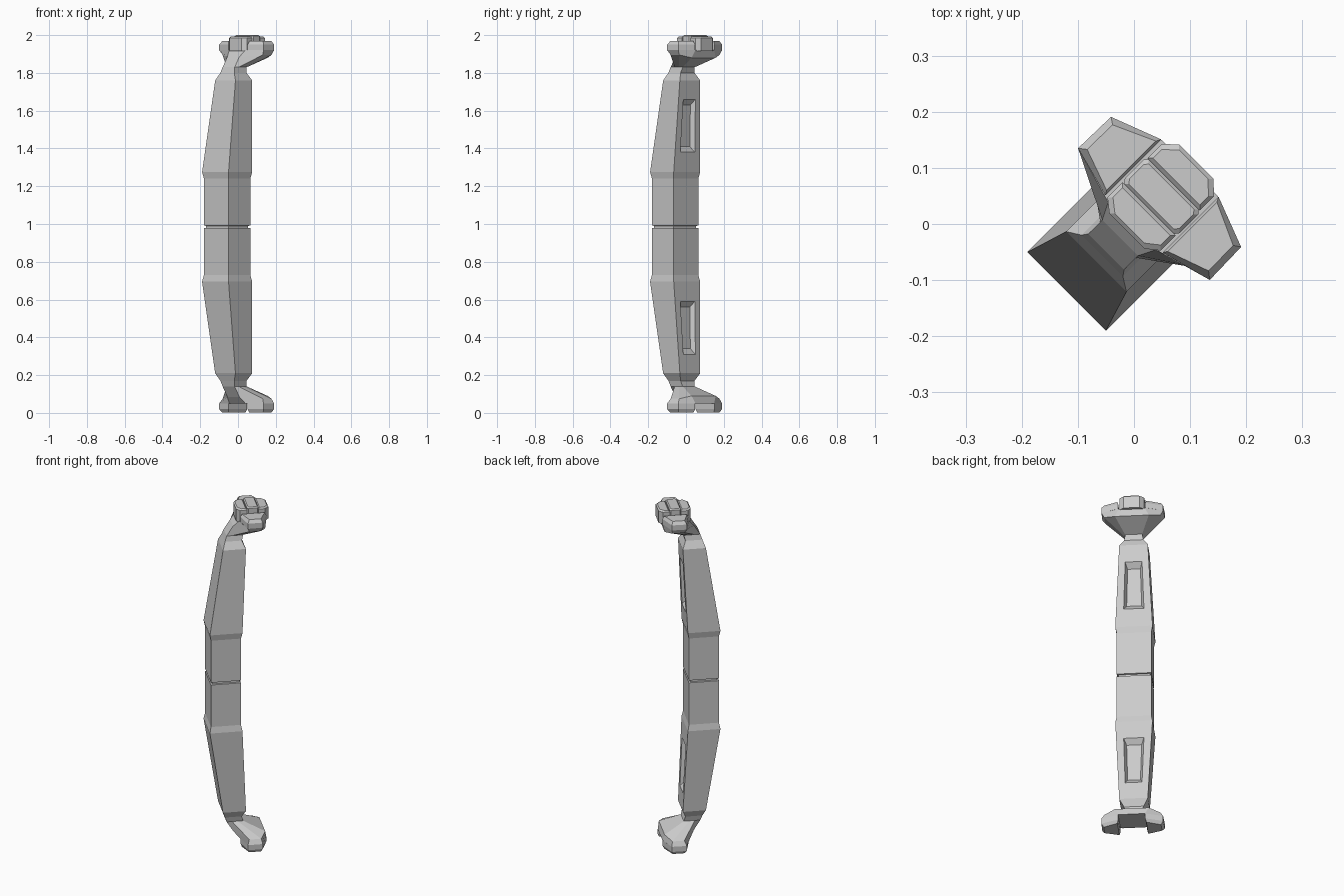
import bpy, bmesh, math

if "Cube" in bpy.data.objects:
    bpy.data.objects.remove(bpy.data.objects["Cube"])

R = math.sqrt(0.5)
MID = 0.985  # height of the split between the two mirrored halves


def loft(bm, rings, cap_start=True, cap_end=True):
    """Skin rings of (u, v, z) points; u is the depth axis, v the width axis."""
    vs = [[bm.verts.new(p) for p in r] for r in rings]
    n = len(rings[0])
    for a, b in zip(vs, vs[1:]):
        for i in range(n):
            j = (i + 1) % n
            bm.faces.new((a[i], a[j], b[j], b[i]))
    if cap_start:
        bm.faces.new(vs[0])
    if cap_end:
        bm.faces.new(vs[-1])


def finish(bm, name, flip=False):
    """Turn depth/width axes onto the diagonal, optionally flip, make object."""
    bmesh.ops.remove_doubles(bm, verts=bm.verts, dist=1e-5)
    for v in bm.verts:
        u, w, z = v.co
        v.co = ((u - w) * R, (u + w) * R, 2 * MID - z if flip else z)
    bmesh.ops.recalc_face_normals(bm, faces=bm.faces)
    me = bpy.data.meshes.new(name)
    bm.to_mesh(me)
    bm.free()
    ob = bpy.data.objects.new(name, me)
    bpy.context.collection.objects.link(ob)
    return ob


def rect(z, ub, uf, w):
    return [(ub, -w, z), (uf, -w, z), (uf, w, z), (ub, w, z)]


def sym(half):
    """Complete a ring from its +v half."""
    return half + [(u, -v, z) for u, v, z in reversed(half)]


def limb(name, flip):
    bm = bmesh.new()
    low, high = rect(1.275, -.17, .007, .099), rect(1.76, -.095, .03, .076)
    loft(bm, [rect(MID, -.155, -.008, .084), rect(MID + .005, -.155, -.008, .084),
              rect(MID + .007, -.163, 0, .092), rect(1.24, -.163, 0, .092), low, high,
              rect(1.80, -.08, .012, .052)])
    # recessed slot in the inner face
    bm.faces.ensure_lookup_table()
    face = next(f for f in bm.faces
                if all(v.co.x > 0 and 1.27 < v.co.z < 1.77 for v in f.verts))
    bmesh.ops.delete(bm, geom=[face], context='FACES_ONLY')

    def slot(z0, z1, w0, w1, depth):
        u = lambda z: .007 + (z - 1.275) / .485 * .023 - depth
        return [(u(z0), -w0, z0), (u(z0), w0, z0), (u(z1), w1, z1), (u(z1), -w1, z1)]
    loft(bm, [[low[1], low[2], high[2], high[1]], slot(1.38, 1.66, .054, .045, 0),
              slot(1.41, 1.63, .040, .034, .025)], cap_start=False)
    return finish(bm, name, flip)


def neck_flange(name, flip):
    bm = bmesh.new()
    loft(bm, [
        sym([(-.08, .052, 1.80), (-.05, .052, 1.80), (-.02, .052, 1.80), (.012, .052, 1.80)]),
        sym([(-.07, .045, 1.83), (-.04, .045, 1.83), (-.01, .045, 1.83), (.02, .045, 1.83)]),
        sym([(-.035, .045, 1.885), (.035, .150, 1.895), (.10, .150, 1.895), (.132, .09, 1.88)]),
        sym([(-.005, .06, 1.92), (.025, .166, 1.92), (.106, .164, 1.92), (.141, .07, 1.92)])])
    return finish(bm, name, flip)


def wings(name, flip):
    bm = bmesh.new()
    for s in (-1, 1):
        ring = lambda z, pts: [(u, s * v, z) for u, v in pts]
        outer = [(0, .072), (.025, .166), (.106, .164), (.141, .072)]
        inner = [(.008, .077), (.035, .153), (.098, .152), (.132, .077)]
        loft(bm, [ring(1.92, outer), ring(1.95, outer), ring(1.968, inner)])
    return finish(bm, name, flip)


# mirrored upper and lower halves
for tag, flip in (("upper", False), ("lower", True)):
    limb(tag + "_limb", flip)
    neck_flange(tag + "_neck_flange", flip)
    wings(tag + "_flange_wings", flip)


def plug(name, plan, top, c):
    """Chamfered connector block; plan is the +v half outline."""
    bm = bmesh.new()
    um = sum(p[0] for p in plan) / len(plan)
    edge = lambda u: u + c if u < um else u - c
    loft(bm, [sym([(u, v, 1.915) for u, v in plan]),
              sym([(u, v, top - c) for u, v in plan]),
              sym([(edge(u), v - c, top) for u, v in plan])])
    finish(bm, name)


# connector on the top end
plug("connector_back", [(-.018, .044), (0, .067), (.038, .067)], 1.992, .007)
plug("connector_middle", [(.038, .063), (.046, .069), (.093, .069), (.1, .063)], 2.0, .006)
plug("connector_front", [(.1, .066), (.136, .066), (.157, .043)], 1.992, .007)
